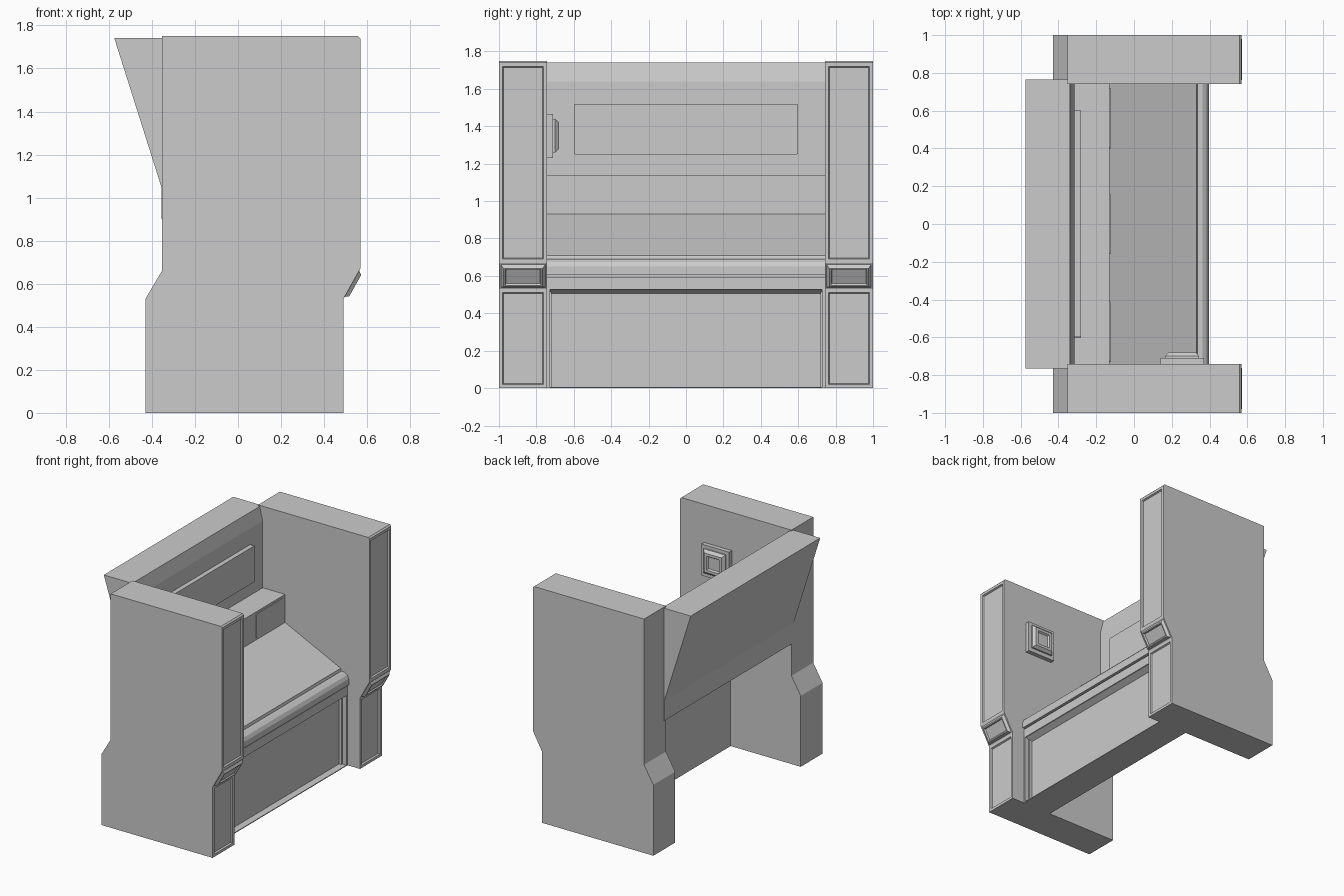
import bpy
import bmesh
from mathutils import Vector

cube = bpy.data.objects.get("Cube")
if cube:
    bpy.data.objects.remove(cube, do_unlink=True)

grey = bpy.data.materials.new("plain grey")
grey.use_nodes = True
COLOUR = (0.6, 0.6, 0.6, 1)
grey.diffuse_color = COLOUR
grey.node_tree.nodes["Principled BSDF"].inputs["Base Color"].default_value = COLOUR


def finish(name, bm):
    bmesh.ops.recalc_face_normals(bm, faces=bm.faces)
    mesh = bpy.data.meshes.new(name)
    bm.to_mesh(mesh)
    bm.free()
    mesh.materials.append(grey)
    obj = bpy.data.objects.new(name, mesh)
    bpy.context.collection.objects.link(obj)
    return obj


def extrude_profile(profile, y0, y1):
    """Sweep an x-z outline along y."""
    bm = bmesh.new()
    face = bm.faces.new([bm.verts.new((x, y0, z)) for x, z in profile])
    out = bmesh.ops.extrude_face_region(bm, geom=[face])
    verts = [v for v in out["geom"] if isinstance(v, bmesh.types.BMVert)]
    bmesh.ops.translate(bm, verts=verts, vec=(0, y1 - y0, 0))
    bmesh.ops.recalc_face_normals(bm, faces=bm.faces)
    return bm


def box(x, y, z):
    return extrude_profile([(x[0], z[0]), (x[1], z[0]), (x[1], z[1]), (x[0], z[1])], *y)


def facing(bm, direction):
    direction = Vector(direction).normalized()
    bm.normal_update()
    return [f for f in bm.faces if f.normal.dot(direction) > 0.98]


def step(bm, face, *steps):
    """Repeated inset of one face: (border width, height change)."""
    for width, height in steps:
        bmesh.ops.inset_region(bm, faces=[face], thickness=width, depth=height,
                               use_even_offset=True)


def rounded_plate(name, x, y, z, radius):
    bm = box(x, y, z)
    edges = [e for e in bm.edges
             if abs((e.verts[0].co - e.verts[1].co).normalized().x) > 0.9]
    bmesh.ops.bevel(bm, geom=edges, offset=radius, segments=3, profile=0.5,
                    affect='EDGES')
    finish(name, bm)


# End pillars with sunken front panels and a raised sloping block
pillar = [(-0.43, 0), (0.49, 0), (0.49, 0.53), (0.568, 0.67), (0.568, 1.74),
          (0.558, 1.75), (-0.353, 1.75), (-0.353, 0.66), (-0.43, 0.53)]
for name, y0, y1 in (("right_pillar", -1, -0.742), ("left_pillar", 0.742, 1)):
    bm = extrude_profile(pillar, y0, y1)
    for f in facing(bm, (1, 0, 0)):
        step(bm, f, (0.02, 0), (0.005, -0.012))
    for f in facing(bm, (0.14, 0, -0.078)):
        step(bm, f, (0.01, 0), (0.014, 0.018), (0.008, 0), (0.006, -0.01))
    finish(name, bm)

# Flared back wall
finish("back_wall", extrude_profile(
    [(-0.575, 1.742), (-0.34, 1.742), (-0.315, 1.64), (-0.315, 0.9),
     (-0.356, 0.9), (-0.356, 1.05)], -0.765, 0.765))
rounded_plate("back_screen", (-0.32, -0.28), (-0.6, 0.6), (1.25, 1.52), 0.008)

# Console, sloping desk, front rail and recessed front
finish("desk_body", extrude_profile(
    [(-0.35, 0.9), (-0.35, 1.14), (-0.13, 1.14), (-0.13, 0.93), (0.33, 0.71),
     (0.335, 0.69), (0.362, 0.69), (0.385, 0.675), (0.398, 0.65), (0.398, 0.605),
     (0.372, 0.605), (0.372, 0.595), (0.388, 0.595), (0.388, 0.527), (0.375, 0.527),
     (0.335, 0.505), (0.335, 0), (0.15, 0), (0.15, 0.72), (-0.2, 0.9)], -0.745, 0.745))
for centre in (-0.57, 0, 0.56):
    rounded_plate("console_plate", (-0.135, -0.125), (centre - 0.16, centre + 0.16),
                  (0.94, 1.125), 0.01)

# Frame of the recessed front
for side, name in ((-1, "right_jamb"), (1, "left_jamb")):
    finish(name, box((0.33, 0.388), sorted((side * 0.728, side * 0.745)), (0, 0.53)))
    finish(name + "_trim", box((0.33, 0.355), sorted((side * 0.718, side * 0.73)), (0, 0.515)))
finish("base_strip", box((0.33, 0.388), (-0.74, 0.74), (0, 0.006)))

# Wall unit inside the right pillar
finish("wall_unit_plate", box((0.14, 0.37), (-0.745, -0.71), (1.23, 1.465)))
bm = box((0.165, 0.345), (-0.715, -0.7), (1.26, 1.44))
for f in facing(bm, (0, 1, 0)):
    step(bm, f, (0.018, 0.02), (0.02, 0), (0.008, -0.012))
finish("wall_unit_frame", bm)
